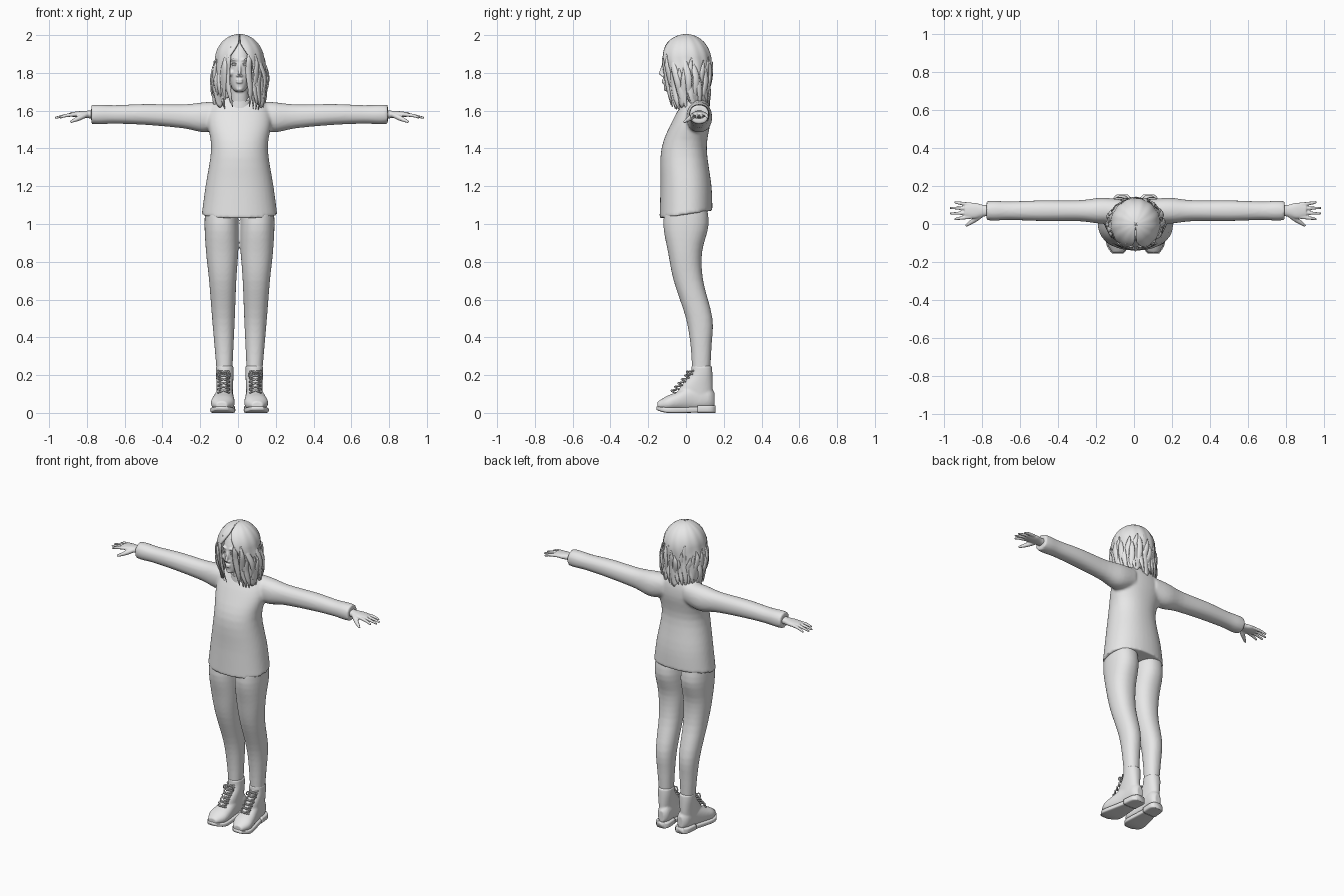
import bpy, bmesh, math, random
from mathutils import Vector, Matrix

random.seed(4)
cube = bpy.data.objects.get("Cube")
if cube:
    bpy.data.objects.remove(cube)

MID = 0.008  # body centre line
ARM_Y, ARM_Z = 0.07, 1.58  # arm axis
CROWN, TEMPLE, HAIR_END = 2.0, 1.86, 1.64  # hair heights
SIDES = {"left": 1, "right": -1}

grey = bpy.data.materials.new("plain_grey")
grey.use_nodes = True
grey.diffuse_color = (0.8, 0.8, 0.8, 1)
grey.node_tree.nodes["Principled BSDF"].inputs["Base Color"].default_value = grey.diffuse_color


def spline(rows, steps=4):
    """Smoothly interpolate rows of numbers."""
    out = []
    for i in range(len(rows) - 1):
        before, start, end, after = (rows[max(0, min(i + k, len(rows) - 1))] for k in (-1, 0, 1, 2))
        for k in range(steps):
            t = k / steps
            out.append([q + t / 2 * (r - p + t * (2 * p - 5 * q + 4 * r - s + t * (3 * q - p - 3 * r + s)))
                        for p, q, r, s in zip(before, start, end, after)])
    return out + [list(rows[-1])]


def skin(bm, rings):
    """Join closed rings into a capped tube."""
    loops = [[bm.verts.new(point) for point in ring] for ring in rings]
    count = len(loops[0])
    for lower, upper in zip(loops, loops[1:]):
        for i in range(count):
            j = (i + 1) % count
            bm.faces.new((lower[i], lower[j], upper[j], upper[i]))
    bm.faces.new(loops[0])
    bm.faces.new(loops[-1])


def oval(count, power=2.0):
    for i in range(count):
        angle = math.tau * i / count
        c, s = math.cos(angle), math.sin(angle)
        yield math.copysign(abs(c) ** (2 / power), c), math.copysign(abs(s) ** (2 / power), s)


def loft(bm, axis, rows, across=0.0, lean=0.0, side=1, power=2.2):
    """Rows: place along the axis, two radii, second centre."""
    rings = []
    for place, ru, rv, centre in spline(rows):
        ring = []
        for u, v in oval(40, power):
            p, q = across + lean * place + u * ru, centre + v * rv
            x, y, z = {"z": (p, q, place), "y": (p, place, q), "x": (place, p, q)}[axis]
            ring.append((MID + side * x, y, z))
        rings.append(ring)
    skin(bm, rings)


def tube(bm, points, radii, flat=1.0, side=1):
    """Tapered tube along a path, flattened toward the body axis if asked."""
    rows = spline([(*point, radius) for point, radius in zip(points, radii)])
    path = [Vector(row[:3]) for row in rows]
    rings = []
    for i, centre in enumerate(path):
        along = (path[min(i + 1, len(path) - 1)] - path[max(i - 1, 0)]).normalized()
        outward = Vector((centre.x, centre.y, 0)) if flat < 1 else Vector((0.3, 0.9, 0.2))
        u = along.cross(outward).normalized()
        v = u.cross(along) * flat
        ring = [centre + (u * a + v * b) * rows[i][3] for a, b in oval(8)]
        rings.append([(MID + side * p.x, p.y, p.z) for p in ring])
    skin(bm, rings)


def ball(bm, centre, radii):
    place = Matrix.Translation(Vector(centre) + Vector((MID, 0, 0)))
    bmesh.ops.create_uvsphere(bm, u_segments=20, v_segments=12, radius=1,
                              matrix=place @ Matrix.Diagonal((*radii, 1)))


def finish(bm, name, voxel=0.0):
    """Make the object; a voxel size blends overlapping pieces into one skin."""
    bmesh.ops.recalc_face_normals(bm, faces=bm.faces)
    mesh = bpy.data.meshes.new(name)
    bm.to_mesh(mesh)
    bm.free()
    mesh.materials.append(grey)
    mesh.polygons.foreach_set("use_smooth", [True] * len(mesh.polygons))
    ob = bpy.data.objects.new(name, mesh)
    bpy.context.collection.objects.link(ob)
    if voxel:
        blend = ob.modifiers.new("blend", "REMESH")
        blend.mode, blend.voxel_size, blend.use_smooth_shade = "VOXEL", voxel, True
        soften = ob.modifiers.new("soften", "SMOOTH")
        soften.factor, soften.iterations = 0.5, 4
    return ob


# Sweater: torso and sleeves blended together
bm = bmesh.new()
loft(bm, "z", [(1.05, .2, .14, 0), (1.2, .18, .135, 0), (1.4, .15, .12, -.01), (1.55, .17, .1, .03),
               (1.64, .14, .07, .05), (1.67, .07, .05, .04)])
for v in bm.verts:  # hem rises toward the back
    v.co.z += v.co.y * max(0, 1.2 - v.co.z)
for side in SIDES.values():
    loft(bm, "x", [(.08, .06, .07, ARM_Z), (.18, .068, .08, 1.565), (.3, .055, .063, 1.57),
                   (.5, .054, .055, ARM_Z), (.66, .049, .049, ARM_Z), (.74, .052, .052, ARM_Z),
                   (.785, .05, .05, ARM_Z)], ARM_Y, side=side)
finish(bm, "sweater", .009)

# Neckline band
bm = bmesh.new()
bmesh.ops.create_cone(bm, segments=40, radius1=.08, radius2=.066, depth=.04,
                      matrix=Matrix.Translation((MID, .035, 1.65)) @ Matrix.Rotation(.3, 4, "X"))
finish(bm, "neckline")

# Trousers
bm = bmesh.new()
for side in SIDES.values():
    loft(bm, "z", [(.2, .04, .047, .08), (.35, .05, .055, .08), (.5, .06, .07, .07), (.7, .072, .078, .013),
                   (.85, .085, .09, -.005), (1, .09, .12, 0), (1.14, .08, .1, 0)], .075, .02, side)
finish(bm, "trousers", .007)

# Boots, soles and laces
for name, side in SIDES.items():
    foot = {"across": .082, "lean": -.08, "side": side}
    bm = bmesh.new()
    loft(bm, "y", [(-.15, .03, .02, .04), (-.1, .06, .04, .05), (-.05, .06, .05, .06), (.04, .045, .07, .08),
                   (.12, .04, .06, .08), (.15, .02, .04, .07)], **foot)
    loft(bm, "z", [(.05, .04, .08, .05), (.12, .043, .09, .05), (.2, .046, .06, .08), (.25, .046, .054, .083)],
         .078, side=side)
    finish(bm, name + "_boot", .006)

    bm = bmesh.new()
    loft(bm, "y", [(-.155, .03, .01, .025), (-.1, .065, .015, .015), (0, .055, .015, .015),
                   (.15, .03, .015, .02)], power=5, **foot)
    loft(bm, "y", [(.06, .05, .02, .02), (.13, .048, .02, .02), (.155, .03, .02, .02)], power=5, **foot)
    finish(bm, name + "_sole")

    bm = bmesh.new()
    tongue = Vector((.084, -.07, .11))
    for i in range(6):
        row = tongue + Vector((0, .09, .1)) * i / 5
        for d in (-1, 1):
            tube(bm, [row + Vector((d * .03, .014, -.004)), row + Vector((0, -.008, .008)),
                      row + Vector((d * -.03, .02, .012))], [.0045] * 3, side=side)
    for d in (-1, 1):  # bow loops
        tube(bm, [row, row + Vector((d * .025, -.015, .01)), row + Vector((d * .035, -.01, -.015)), row],
             [.004] * 4, side=side)
    finish(bm, name + "_laces")

# Hands: wrist, palm, four fingers and a thumb
for name, side in SIDES.items():
    bm = bmesh.new()
    loft(bm, "x", [(.74, .03, .025, ARM_Z), (.8, .03, .02, ARM_Z), (.85, .042, .017, ARM_Z),
                   (.9, .03, .01, ARM_Z)], ARM_Y, side=side)
    for finger in range(4):
        spread = finger - 1.5
        base, tip = ARM_Y + .022 * spread, ARM_Y + .03 * spread
        tube(bm, [(.865, base, ARM_Z), (.92, (base + tip) / 2, ARM_Z - .006),
                  (.98 - .012 * spread ** 2, tip, ARM_Z - .018)], (.01, .0095, .006), side=side)
    tube(bm, [(.81, .05, ARM_Z), (.85, .02, ARM_Z - .02), (.895, -.01, ARM_Z - .04)], (.015, .014, .007), side=side)
    finish(bm, name + "_hand", .004)

# Head and neck
bm = bmesh.new()
loft(bm, "z", [(1.6, .05, .05, .03), (1.7, .046, .05, .015), (1.78, .046, .05, .01)])
loft(bm, "z", [(1.7, .02, .04, -.06), (1.72, .04, .065, -.05), (1.8, .066, .1, -.02), (1.87, .07, .11, -.01),
               (1.95, .055, .085, 0), (1.975, .03, .04, 0)])
tube(bm, [(0, -.11, 1.865), (0, -.125, 1.83), (0, -.137, 1.79)], (.007, .008, .01))
ball(bm, (0, -.104, 1.714), (.018, .014, .012))  # chin
for lip in (1.75, 1.762):
    ball(bm, (0, -.12, lip), (.019, .009, .0055))
for d in SIDES.values():  # nostrils, cheeks, brows
    ball(bm, (d * .01, -.125, 1.786), (.008, .009, .007))
    ball(bm, (d * .04, -.09, 1.8), (.02, .025, .02))
    tube(bm, [(.012, -.119, 1.866), (.03, -.119, 1.872), (.05, -.1, 1.864)], (.005, .007, .004), side=d)
finish(bm, "head", .0045)

# Eyes and lids
bm = bmesh.new()
for d in SIDES.values():
    ball(bm, (d * .029, -.108, 1.845), (.013, .011, .008))
    for lid in (1.838, 1.853):
        tube(bm, [(.014, -.116, 1.844), (.029, -.121, lid), (.045, -.107, 1.846)], (.002, .003, .002), side=d)
finish(bm, "eyes")


def hair_point(z, angle, grow=0.0):
    """Point on the hair surface: a dome above the temples, a flaring curtain below."""
    up = max(0, (z - TEMPLE) / (CROWN - TEMPLE))
    down = max(0, (TEMPLE - z) / (TEMPLE - HAIR_END))
    dome = math.sqrt(max(0, 1 - up * up)) * (1 + grow)
    rx, ry = .125 * dome + .06 * down * (1 - down), .13 * dome - .035 * down
    return Vector((math.sin(angle) * rx, .02 * down - math.cos(angle) * ry, z))


# Hair: wavy shell parted over the face
bm = bmesh.new()
COLUMNS = 72
heights = [TEMPLE + (CROWN - TEMPLE) * math.cos(math.pi / 2 * i / 10) for i in range(10)]
heights += [TEMPLE + (HAIR_END - TEMPLE) * i / 12 for i in range(13)]
grid = []
for z in heights:
    low = max(0, 1.9 - z)
    gap = .05 + .5 * max(0, min(1, (1.96 - z) * 10)) + .3 * low
    line = []
    for i in range(COLUMNS + 1):
        angle = gap + (math.tau - 2 * gap) * i / COLUMNS
        wave = (.012 + .1 * low) * math.sin(13 * angle + 14 * z)
        ragged = Vector((MID, 0, .09 * low * math.sin(9 * angle + 1)))
        line.append(bm.verts.new(hair_point(z, angle, wave) + ragged))
    grid.append(line)
for upper, lower in zip(grid, grid[1:]):
    for i in range(COLUMNS):
        bm.faces.new((upper[i], lower[i], lower[i + 1], upper[i + 1]))
shell = finish(bm, "hair").modifiers.new("thickness", "SOLIDIFY")
shell.thickness, shell.offset = .012, 0


def lock(bm, angle, top, end, drift=0.0):
    phase = random.uniform(0, math.tau)
    path = []
    for k in range(6):
        t = k / 5
        sway = .07 * math.sin(5 * t + phase) + drift * t
        path.append(hair_point(top + (end - top) * t, angle + sway, .04 + .05 * math.sin(6 * t + phase)))
    tube(bm, path, (.003, .015, .018, .017, .012, .002), flat=.45)


# Loose wavy locks, with longer ones framing the face
bm = bmesh.new()
LOCKS = 30
for i in range(LOCKS):
    lock(bm, .7 + (math.tau - 1.4) * i / (LOCKS - 1), random.uniform(1.8, 1.9), random.uniform(1.6, 1.66))
for d in SIDES.values():
    lock(bm, d * .5, 1.94, 1.62, d * -.15)
    lock(bm, d * .65, 1.9, 1.61)
finish(bm, "hair_locks")
